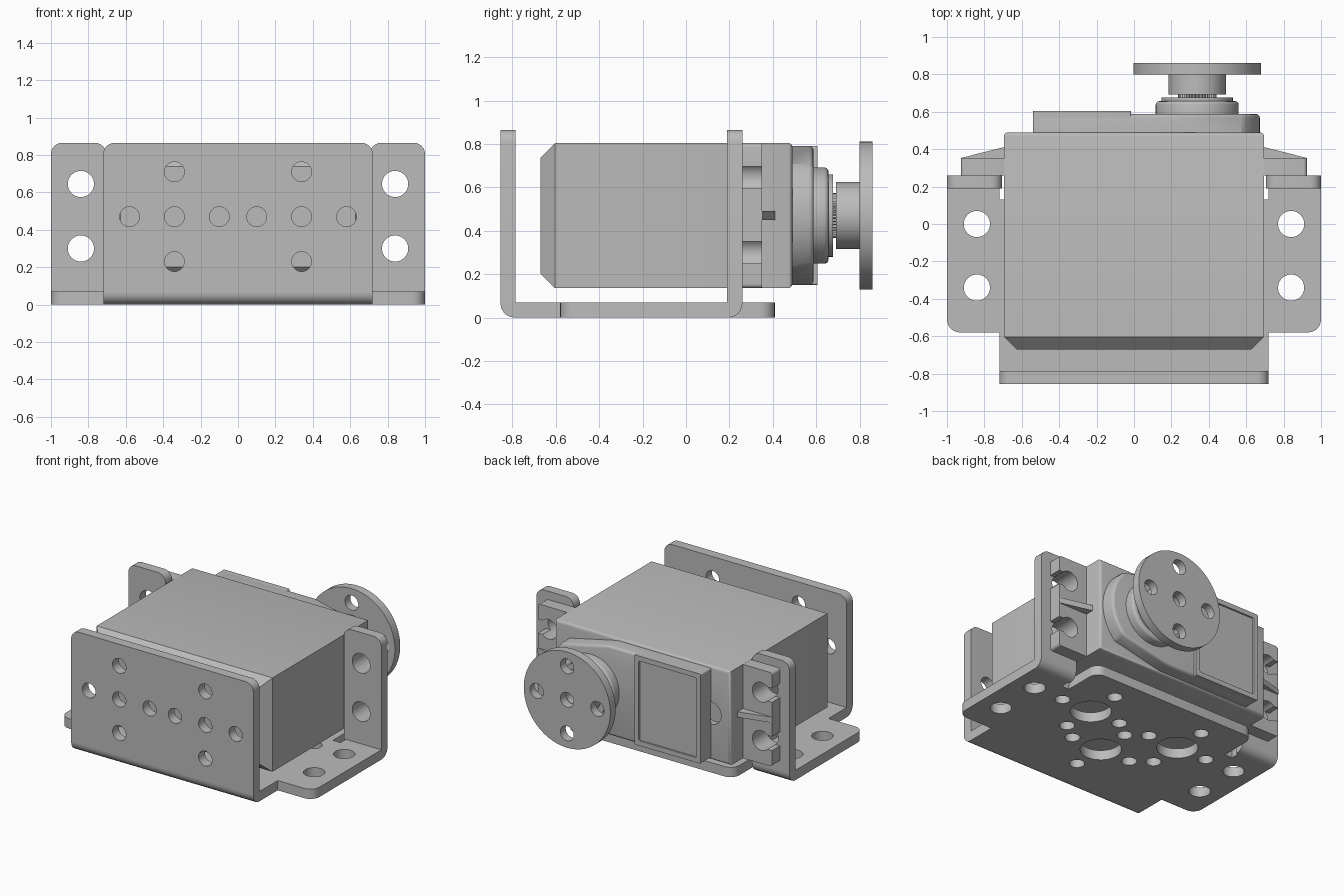
import bpy, bmesh, math
from mathutils import Vector

cube = bpy.data.objects.get("Cube")
if cube:
    bpy.data.objects.remove(cube)

grey = bpy.data.materials.new("light_grey")
grey.use_nodes = True
COLOUR = (0.5, 0.5, 0.5, 1)
grey.diffuse_color = COLOUR
grey.node_tree.nodes["Principled BSDF"].inputs["Base Color"].default_value = COLOUR

T = 0.07              # sheet thickness
AX, AZ = 0.338, 0.47  # output shaft axis
CROSS = ((1, 0), (-1, 0), (0, 1), (0, -1))

# Where a 2D outline point and its extrusion depth go, per extrusion axis
PLACE = {"x": lambda a, b, d: (d, a, b),
         "y": lambda a, b, d: (a, d, b),
         "z": lambda a, b, d: (a, b, d)}


def fillet(points, steps=6):
    """Round the corners given as (a, b, radius)."""
    out = []
    for i, p in enumerate(points):
        c = Vector(p[:2])
        r = p[2] if len(p) > 2 else 0
        if not r:
            out.append(tuple(c))
            continue
        u = (Vector(points[i - 1][:2]) - c).normalized()
        v = (Vector(points[(i + 1) % len(points)][:2]) - c).normalized()
        centre = c + (u + v) * r
        for k in range(steps + 1):
            t = k / steps * math.pi / 2
            out.append(tuple(centre - v * r * math.cos(t) - u * r * math.sin(t)))
    return out


def rect(a0, a1, b0, b1, r=0, r_top=None):
    top = r if r_top is None else r_top
    return fillet([(a0, b0, r), (a1, b0, r), (a1, b1, top), (a0, b1, top)])


def circle(a, b, r, n=40):
    return [(a + r * math.cos(2 * math.pi * k / n),
             b + r * math.sin(2 * math.pi * k / n)) for k in range(n)]


def prism(name, outlines, axis, lo, hi):
    """Extrude one or more separate closed outlines along an axis."""
    bm = bmesh.new()
    for pts in outlines:
        ends = [[bm.verts.new(PLACE[axis](a, b, d)) for a, b in pts] for d in (lo, hi)]
        bm.faces.new(ends[0])
        bm.faces.new(ends[1])
        for i in range(len(pts)):
            j = (i + 1) % len(pts)
            bm.faces.new((ends[0][i], ends[0][j], ends[1][j], ends[1][i]))
    bmesh.ops.recalc_face_normals(bm, faces=bm.faces)
    mesh = bpy.data.meshes.new(name)
    bm.to_mesh(mesh)
    bm.free()
    mesh.materials.append(grey)
    obj = bpy.data.objects.new(name, mesh)
    bpy.context.collection.objects.link(obj)
    return obj


def apply(obj, mod):
    bpy.context.view_layer.objects.active = obj
    bpy.ops.object.modifier_apply(modifier=mod.name)


def cut(obj, outlines, axis, lo, hi):
    cutter = prism("cutter", outlines, axis, lo, hi)
    cutter.hide_render = True
    mod = obj.modifiers.new("cut", "BOOLEAN")
    mod.operation, mod.solver, mod.object = "DIFFERENCE", "EXACT", cutter
    apply(obj, mod)
    bpy.data.objects.remove(cutter)


def bevel(obj, width, segments, pick):
    """Bevel the edges whose two end points both satisfy a rule."""
    bm = bmesh.new()
    bm.from_mesh(obj.data)
    edges = [e for e in bm.edges if all(pick(v.co) for v in e.verts)]
    bmesh.ops.bevel(bm, geom=edges, offset=width, segments=segments,
                    profile=0.5, affect="EDGES", clamp_overlap=True)
    bm.to_mesh(obj.data)
    bm.free()


# Bracket base with wings, rear tongue and hole pattern
half = fillet([(0.72, -0.785), (0.72, -0.58), (1, -0.58, 0.07), (1, 0.19), (0.72, 0.19),
               (0.72, 0.13), (0.66, 0.13), (0.66, 0.41, 0.07), (0, 0.41)])[:-1]
base = prism("bracket_base", [half + [(-a, b) for a, b in reversed(half)]], "z", 0, T)
holes = [circle(s * 0.84, y, 0.07) for s in (1, -1) for y in (0, -0.34)]
for cx, cy in ((0.365, 0), (-0.365, 0), (0, -0.335)):
    holes.append(circle(cx, cy, 0.134))
    holes += [circle(cx + 0.24 * u, cy + 0.24 * v, 0.05, 24) for u, v in CROSS]
cut(base, holes, "z", -0.1, 0.2)

# Bracket front panel and its fold
panel = prism("bracket_front_panel", [rect(-0.72, 0.72, T, 0.865, 0, 0.06)], "y", -0.855, -0.785)
holes = []
for s in (1, -1):
    holes += [circle(s * x, AZ, 0.053, 24) for x in (0.1, 0.34, 0.58)]
    holes += [circle(s * 0.34, AZ + d, 0.053, 24) for d in (0.24, -0.24)]
cut(panel, holes, "y", -1, -0.7)
prism("front_fold", [fillet([(-0.785, T), (-0.855, T), (-0.855, 0, 0.065), (-0.785, 0)])],
      "x", -0.72, 0.72)

# Mounting flanges, servo ears and ribs on both sides
for s, side in ((1, "left"), (-1, "right")):
    flange = prism(side + "_flange", [rect(min(s * 0.705, s), max(s * 0.705, s), T, 0.865, 0, 0.06)],
                   "y", 0.19, 0.26)
    cut(flange, [circle(s * 0.84, z, 0.07) for z in (0.3, 0.645)], "y", 0, 0.5)
    prism(side + "_fold", [fillet([(0.19, 0), (0.26, 0, 0.065), (0.26, T), (0.19, T)])],
          "x", s * 0.705, s)

    ear = prism(side + "_ear", [rect(min(s * 0.68, s * 0.925), max(s * 0.68, s * 0.925), 0.135, 0.805, 0.02)],
                "y", 0.26, 0.35)
    for z in (0.3, 0.645):
        cut(ear, [circle(s * 0.84, z, 0.07)], "y", 0.2, 0.4)
        cut(ear, [rect(min(s * 0.84, s), max(s * 0.84, s), z - 0.05, z + 0.05)], "y", 0.2, 0.4)
    prism(side + "_ear_rib", [[(s * 0.68, 0.34), (s * 0.925, 0.34), (s * 0.925, 0.353), (s * 0.68, 0.415)]],
          "z", AZ - 0.02, AZ + 0.02)

# Servo case: chamfered closed end, softened output end
case = prism("servo_case", [rect(-0.695, 0.695, 0.135, 0.805)], "y", -0.67, 0.49)
bevel(case, 0.067, 1, lambda c: c.y < -0.6)
bevel(case, 0.02, 3, lambda c: c.y > 0.48)
cut(case, [circle(-0.54, AZ, 0.08)], "y", 0.44, 0.6)

# Gear housing with a half-round end around the shaft
R = 0.335
arc = [(AX + R * math.sin(t), AZ - R * math.cos(t))
       for t in (math.pi * k / 32 for k in range(33))]
housing = prism("gear_housing", [[(-0.5, AZ - 0.32), (0.2, AZ - 0.32)] +
                                 [(a, max(AZ - 0.32, min(AZ + 0.32, b))) for a, b in arc[8:25]] +
                                 [(0.2, AZ + 0.32), (-0.5, AZ + 0.32)]], "y", 0.45, 0.588)
bevel(housing, 0.02, 3, lambda c: c.y > 0.58)

# Cover plate with a sunken panel
cover = prism("rear_cover", [rect(-0.54, -0.015, AZ - 0.32, AZ + 0.32, 0.01)], "y", 0.49, 0.605)
cut(cover, [rect(-0.505, -0.05, AZ - 0.285, AZ + 0.285, 0.01)], "y", 0.593, 0.7)

# Output boss, splined shaft, hub and horn disc
boss = prism("output_boss", [circle(AX, AZ, 0.222, 64)], "y", 0.57, 0.657)
bevel(boss, 0.02, 3, lambda c: c.y > 0.65)
prism("boss_ring", [circle(AX, AZ, 0.19, 64)], "y", 0.65, 0.677)
teeth = 40
prism("splined_shaft", [[(AX + r * math.cos(math.pi * k / teeth), AZ + r * math.sin(math.pi * k / teeth))
                         for k in range(2 * teeth) for r in [0.104 if k % 2 else 0.096]]], "y", 0.66, 0.71)
hub = prism("horn_hub", [circle(AX, AZ, 0.154, 64)], "y", 0.692, 0.8)
cut(hub, [circle(AX, AZ, 0.05, 24)], "y", 0.72, 0.9)
disc = prism("horn_disc", [circle(AX, AZ, 0.342, 80)], "y", 0.8, 0.86)
cut(disc, [circle(AX + 0.24 * u, AZ + 0.24 * v, 0.053, 24) for u, v in CROSS + ((0, 0),)],
    "y", 0.7, 1)

# Smooth the round parts, keep hard edges
bpy.ops.object.select_all(action="DESELECT")
for obj in bpy.context.collection.objects:
    if obj.type == "MESH":
        obj.select_set(True)
        bpy.context.view_layer.objects.active = obj
bpy.ops.object.shade_smooth_by_angle(angle=math.radians(35))
